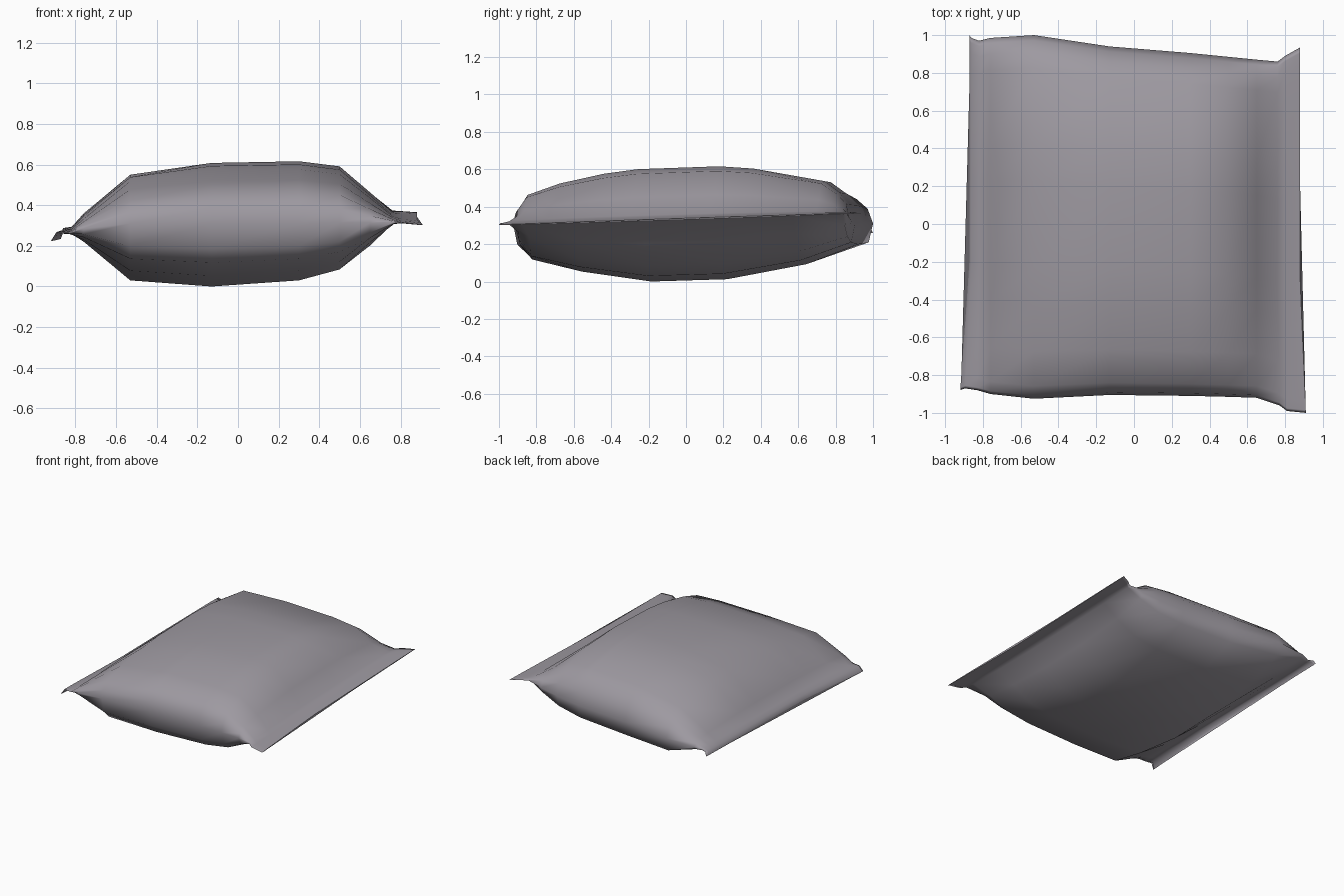
import bpy, bmesh

# One flat colour
mat = bpy.data.materials.new("warm grey film")
mat.diffuse_color = (0.34, 0.32, 0.355, 1)

# Cross-section of the pillow: u = 0 front .. 1 back, h = -1 bottom .. 1 top
profile = [(0, 0), (.008, .25), (.035, .5), (.13, .7), (.26, .87), (.36, .95), (.6, 1),
           (.7, .96), (.91, .74), (.955, .54), (.985, .33),
           (1, 0), (.988, -.36), (.84, -.7), (.61, -.96), (.39, -1),
           (.19, -.83), (.045, -.62), (.012, -.4)]

# Stations from left seal to right seal:
# x front, x back, y front, y back, z front, z back, height up, height down
stations = [
    (-.92, -.872, -.88, 1.0, .225, .26, .004, .004),
    (-.895, -.86, -.87, .985, .265, .285, .006, .006),
    (-.83, -.82, -.88, .97, .265, .285, .014, .014),
    (-.76, -.76, -.90, .985, .285, .30, .065, .07),
    (-.53, -.53, -.925, 1.0, .31, .31, .24, .28),
    (-.13, -.13, -.905, .94, .31, .31, .298, .31),
    (.30, .30, -.91, .905, .31, .31, .306, .28),
    (.50, .50, -.915, .885, .315, .325, .27, .235),
    (.65, .65, -.92, .87, .315, .345, .13, .125),
    (.77, .76, -.96, .86, .317, .365, .018, .018),
    (.81, .80, -.99, .89, .312, .37, .006, .006),
    (.91, .88, -1.0, .935, .302, .365, .004, .004),
]

# Bag: loft the cross-section through the stations
bm = bmesh.new()
rings = []
for xf, xb, yf, yb, zf, zb, up, down in stations:
    ring = []
    for u, h in profile:
        x = xb + (xf - xb) * max(0, 1 - u / .35)
        z = zf + (zb - zf) * u + h * (up if h > 0 else down)
        ring.append(bm.verts.new((x, yf + (yb - yf) * u, z)))
    rings.append(ring)
n = len(profile)
for a, b in zip(rings, rings[1:]):
    for i in range(n):
        j = (i + 1) % n
        bm.faces.new((a[i], a[j], b[j], b[i]))

# Thin end edges of the two seals
bm.faces.new(rings[0])
bm.faces.new(rings[-1])
bmesh.ops.recalc_face_normals(bm, faces=bm.faces)
for f in bm.faces:
    f.smooth = len(f.verts) == 4
for e in bm.edges:
    if any(len(f.verts) > 4 for f in e.link_faces):
        e.smooth = False

me = bpy.data.meshes.new("pillow_bag")
bm.to_mesh(me)
bm.free()
me.materials.append(mat)
bpy.context.collection.objects.link(bpy.data.objects.new("pillow_bag", me))
